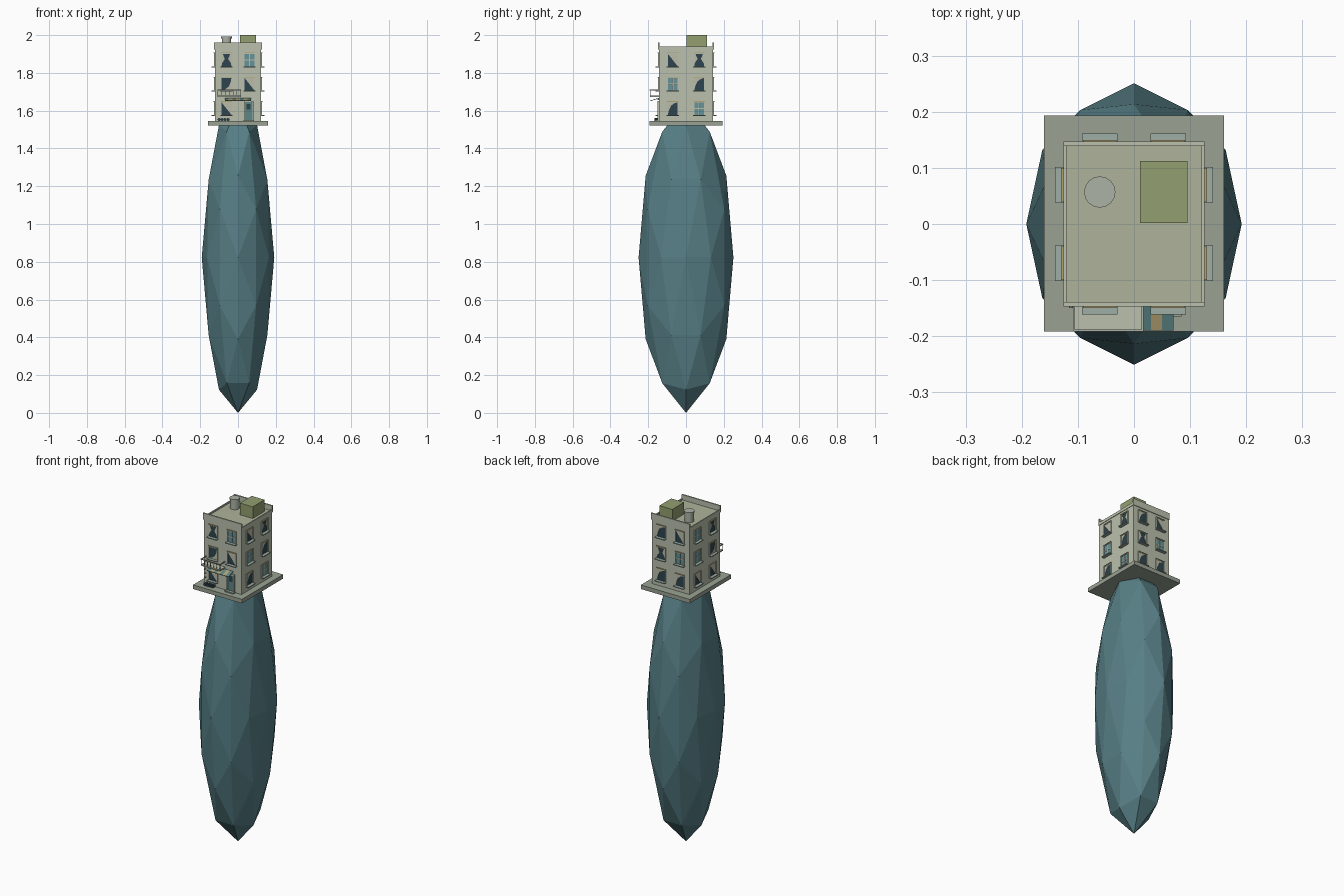
import bpy, bmesh, math
from mathutils import Matrix, Vector

if "Cube" in bpy.data.objects:
    bpy.data.objects.remove(bpy.data.objects["Cube"])

COL = {
    "wall": (0.49, 0.53, 0.42), "roof": (0.42, 0.45, 0.32), "stone": (0.32, 0.36, 0.29),
    "blob": (0.093, 0.21, 0.235), "olive": (0.29, 0.345, 0.16), "glass": (0.027, 0.06, 0.08),
    "pane": (0.13, 0.29, 0.32), "sill": (0.34, 0.43, 0.38), "cream": (0.50, 0.50, 0.39),
    "tan": (0.45, 0.36, 0.17), "teal": (0.11, 0.24, 0.24), "metal": (0.41, 0.45, 0.38),
}
mats = {}
for key, c in COL.items():
    mats[key] = bpy.data.materials.new(key)
    mats[key].diffuse_color = (*c, 1)

I = Matrix.Identity(4)


class Part:
    """Collects simple solids into one named object."""
    def __init__(self, name, colour):
        self.name, self.colour, self.bm = name, colour, bmesh.new()

    def box(self, x0, x1, y0, y1, z0, z1, m=I):
        t = Matrix.Translation(((x0+x1)/2, (y0+y1)/2, (z0+z1)/2))
        s = Matrix.Diagonal((x1-x0, y1-y0, z1-z0, 1))
        bmesh.ops.create_cube(self.bm, size=1, matrix=m @ t @ s)
        return self

    def cyl(self, a, b, r, n=8):
        a, b = Vector(a), Vector(b)
        d = b - a
        m = Matrix.Translation((a+b)/2) @ d.to_track_quat('Z', 'Y').to_matrix().to_4x4()
        bmesh.ops.create_cone(self.bm, cap_ends=True, segments=n, radius1=r, radius2=r,
                              depth=d.length, matrix=m)
        return self

    def prism(self, pts, y0, y1, m=I):
        f = [self.bm.verts.new(m @ Vector((x, y0, z))) for x, z in pts]
        b = [self.bm.verts.new(m @ Vector((x, y1, z))) for x, z in pts]
        self.bm.faces.new(f)
        self.bm.faces.new(b[::-1])
        for i in range(len(f)):
            j = (i+1) % len(f)
            self.bm.faces.new((f[i], b[i], b[j], f[j]))
        return self

    def done(self):
        bmesh.ops.recalc_face_normals(self.bm, faces=self.bm.faces)
        me = bpy.data.meshes.new(self.name)
        self.bm.to_mesh(me)
        self.bm.free()
        me.materials.append(mats[self.colour])
        ob = bpy.data.objects.new(self.name, me)
        bpy.context.collection.objects.link(ob)
        return ob


# faceted stretched body: once-subdivided icosahedron with axes on its edge midpoints
body = Part("faceted_body", "blob")
pts = set()
for s in [(i, j, k) for i in (1, -1) for j in (1, -1) for k in (1, -1)]:
    for v in ((.8507, .5257, 0), (.809, .309, .5), (1, 0, 0)):
        for r in range(3):
            w = v[-r:] + v[:-r] if r else v
            pts.add(tuple(a*b + 0.0 for a, b in zip(w, s)))
for x, y, z in sorted(pts):
    body.bm.verts.new((x*0.192, y*0.251, 0.823 + z*0.823))
bmesh.ops.convex_hull(body.bm, input=body.bm.verts)
body.done()

# pavement slab, walls, roof parapets (tall at front and back, low at the sides)
X, Y0, Y1, TOP = 0.123, -0.143, 0.143, 1.935
Part("pavement_slab", "stone").box(-.16, .16, -.192, .193, 1.521, 1.545).done()
Part("building_walls", "wall").box(-X, X, Y0, Y1, 1.545, TOP - .01).done()
Part("roof_deck", "roof").box(-X + .002, X - .002, Y0 + .002, Y1 - .002, TOP - .012, TOP - .004).done()
par = Part("roof_parapet", "wall")
for y in (Y0, Y1):
    par.box(-X - .003, X + .003, y - .004, y + .004, TOP - .012, 1.962)
for x in (-X, X):
    par.box(x - .003, x + .003, Y0, Y1, TOP - .012, TOP + .005)
par.done()

# roof hut and water tank
Part("roof_hut", "olive").box(.011, .095, .002, .112, TOP - .01, 2.0).done()
tank = Part("roof_tank", "metal").cyl((-.061, .057, TOP - .01), (-.061, .057, 1.985), .025, 16)
tank.cyl((-.061, .057, 1.983), (-.061, .057, 1.992), .028, 16).done()

# windows: glass, frames, sills, lintels, bars and curtains
glass, frame = Part("window_glass", "glass"), Part("window_frames", "wall")
sill, lintel = Part("window_sills", "sill"), Part("window_lintels", "tan")
bars, curtain = Part("window_bars", "cream"), Part("window_curtains", "cream")
panes = Part("window_panes", "pane")
W, H = .026, .033


def window(m, u, z, style):
    m = m @ Matrix.Translation((u, 0, z))
    glass.box(-W, W, -.001, .003, -H, H, m)
    for s in (-1, 1):
        frame.box(s*(W+.002) - .002, s*(W+.002) + .002, -.005, .003, -H, H, m)
    frame.box(-W - .004, W + .004, -.005, .003, H, H + .004, m)
    lintel.box(-W - .004, W + .004, -.007, .003, H + .003, H + .006, m)
    sill.box(-W - .006, W + .006, -.018, .003, -H - .006, -H - .001, m)
    if style == "cross":
        for sx in (-1, 1):
            for sz in (-1, 1):
                panes.box(min(sx*.003, sx*W), max(sx*.003, sx*W), -.002, .001,
                          min(sz*.003, sz*H), max(sz*.003, sz*H), m)
        bars.box(-.0025, .0025, -.003, .001, -H, H, m)
        bars.box(-W, W, -.003, .001, -.0025, .0025, m)
    elif style == "slant":
        curtain.prism([(-W, H), (W, H), (W, -H)], -.003, 0, m)
    elif style == "curve":
        curtain.prism([(-W, -H), (-.02, -.008), (-.008, .016), (.008, .028), (W, H), (-W, H)],
                      -.003, 0, m)
    elif style == "curve_low":
        curtain.prism([(W, H), (.022, .01), (.012, -.012), (-.006, -.026), (-W, -H), (W, -H)],
                      -.003, 0, m)
    else:
        for s in (-1, 1):
            curtain.prism([(s*W, H), (s*.02, H), (s*.009, .006), (s*.024, -.018), (s*W, -H)],
                          -.003, 0, m)


STYLES = ["tied", "cross", "curve_low", "slant", "slant", "curve",
          "slant", "tied", "cross", "curve", "curve", "cross"]
for side in range(4):
    dist, off = ((Y1, .061), (X, .07))[side % 2]
    m = Matrix.Rotation(side*math.pi/2, 4, 'Z') @ Matrix.Translation((0, -dist, 0))
    for row, z in enumerate((1.868, 1.74, 1.611)):
        for col, u in enumerate((-off, off)):
            if side == 0 and row == 2 and col == 1:
                continue          # the door takes this bay
            window(m, u, z, STYLES[((side % 2)*6 + row*2 + col + (side//2)*5) % 12])
for p in (glass, frame, sill, lintel, bars, curtain, panes):
    p.done()

# front door with frame, step and window
Part("front_door", "teal").box(.036, .076, -.147, -.14, 1.545, 1.645).done()
df = Part("door_frame", "wall")
for x in (.032, .076):
    df.box(x, x + .005, -.151, -.14, 1.545, 1.65)
df.box(.032, .081, -.151, -.14, 1.645, 1.652).done()
Part("door_window", "glass").box(.045, .067, -.149, -.14, 1.605, 1.635).done()
Part("door_step", "stone").box(.028, .085, -.165, -.14, 1.545, 1.551).done()

# striped sloping awning beside and above the door
tilt = Matrix.Translation((0, -.142, 1.668)) @ Matrix.Rotation(math.radians(17), 4, 'X')
stripes = {"teal": Part("awning_stripes_dark", "teal"), "tan": Part("awning_stripes_light", "tan")}
for i in range(7):
    x = -.07 + i*.02
    stripes["tan" if i % 2 else "teal"].box(x, x + .02, -.05, 0, -.003, 0, tilt)
for p in stripes.values():
    p.done()

# balcony with railing
Part("balcony_floor", "wall").box(-.108, .016, -.191, -.14, 1.672, 1.679).done()
rail = Part("balcony_railing", "metal")
rail.box(-.109, .017, -.192, -.188, 1.708, 1.713)
for x in (-.109, .013):
    rail.box(x, x + .004, -.19, -.142, 1.708, 1.713)
for i in range(7):
    x = -.107 + i*.0203
    rail.box(x - .0015, x + .0015, -.1915, -.1885, 1.677, 1.71)
rail.done()

# log bundle by the wall and stub pipes at the corner
logs = Part("log_bundle", "glass")
for i in range(4):
    logs.cyl((-.1 + i*.016, -.168, 1.553), (-.1 + i*.016, -.146, 1.553), .008)
logs.done()
pipes = Part("wall_pipes", "metal")
for z in (1.585, 1.61, 1.635, 1.66):
    pipes.cyl((-.112, -.15, z), (-.112, -.14, z), .004)
pipes.done()

for m in bpy.data.materials:
    if m.users and not m.is_grease_pencil:
        m.use_nodes = True
        m.node_tree.nodes["Principled BSDF"].inputs["Base Color"].default_value = m.diffuse_color
